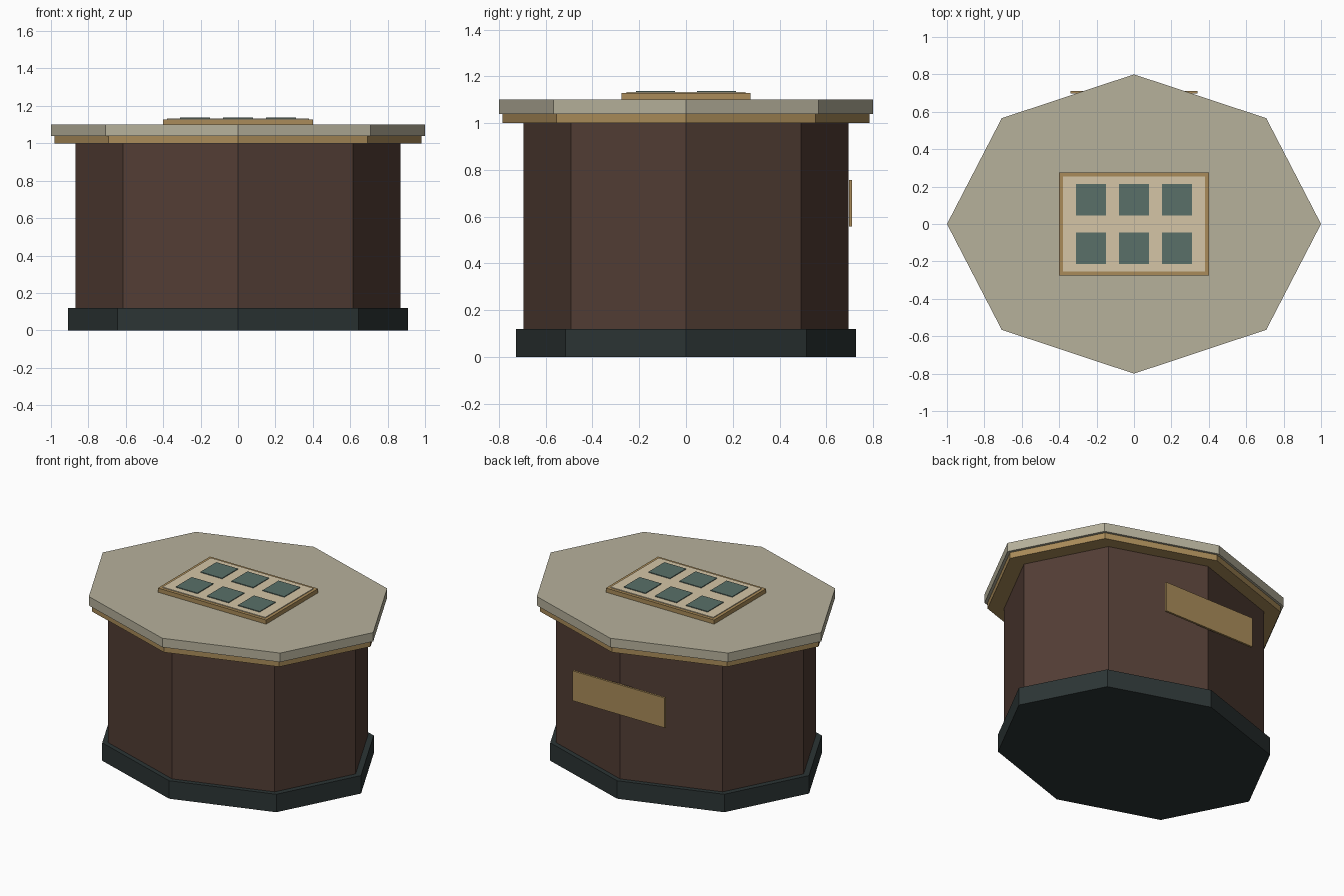
import bpy

if "Cube" in bpy.data.objects:
    bpy.data.objects.remove(bpy.data.objects["Cube"])


def material(name, rgb):
    m = bpy.data.materials.new(name)
    m.diffuse_color = (*rgb, 1)
    m.use_nodes = True
    m.node_tree.nodes["Principled BSDF"].inputs["Base Color"].default_value = m.diffuse_color
    return m


def octagon(name, radius, z0, z1, mat):
    # Eight-sided slab with corners on the axes, flattened in y
    bpy.ops.mesh.primitive_cylinder_add(vertices=8, radius=radius, depth=z1 - z0,
                                        location=(0, 0, (z0 + z1) / 2))
    ob = bpy.context.object
    ob.name = name
    ob.scale = (1, 0.8, 1)
    ob.data.materials.append(mat)


def box(name, size, center, mat):
    bpy.ops.mesh.primitive_cube_add(size=1, location=center)
    ob = bpy.context.object
    ob.name = name
    ob.scale = size
    ob.data.materials.append(mat)


dark = material("dark_slate", (0.025, 0.035, 0.035))
wood = material("dark_wood", (0.085, 0.047, 0.035))
brass = material("brass", (0.40, 0.26, 0.10))
stone = material("stone", (0.47, 0.44, 0.33))
cream = material("cream", (0.66, 0.56, 0.38))
green = material("green", (0.10, 0.16, 0.14))

# Stacked octagonal body
octagon("plinth", 0.91, 0, 0.12, dark)
octagon("body", 0.87, 0.12, 1.0, wood)
octagon("trim", 0.98, 1.0, 1.04, brass)
octagon("top_slab", 1.0, 1.04, 1.10, stone)

# Framed panel on the top with six tiles
box("panel_frame", (0.80, 0.55, 0.028), (0, 0, 1.114), brass)
box("panel", (0.76, 0.51, 0.006), (0, 0, 1.130), cream)
for i, x in enumerate((-0.23, 0, 0.23)):
    for j, y in enumerate((-0.13, 0.13)):
        box(f"tile_{i}_{j}", (0.16, 0.168, 0.008), (x, y, 1.134), green)

# Plaque on the back
box("back_plaque", (0.68, 0.014, 0.20), (0, 0.704, 0.657), brass)
